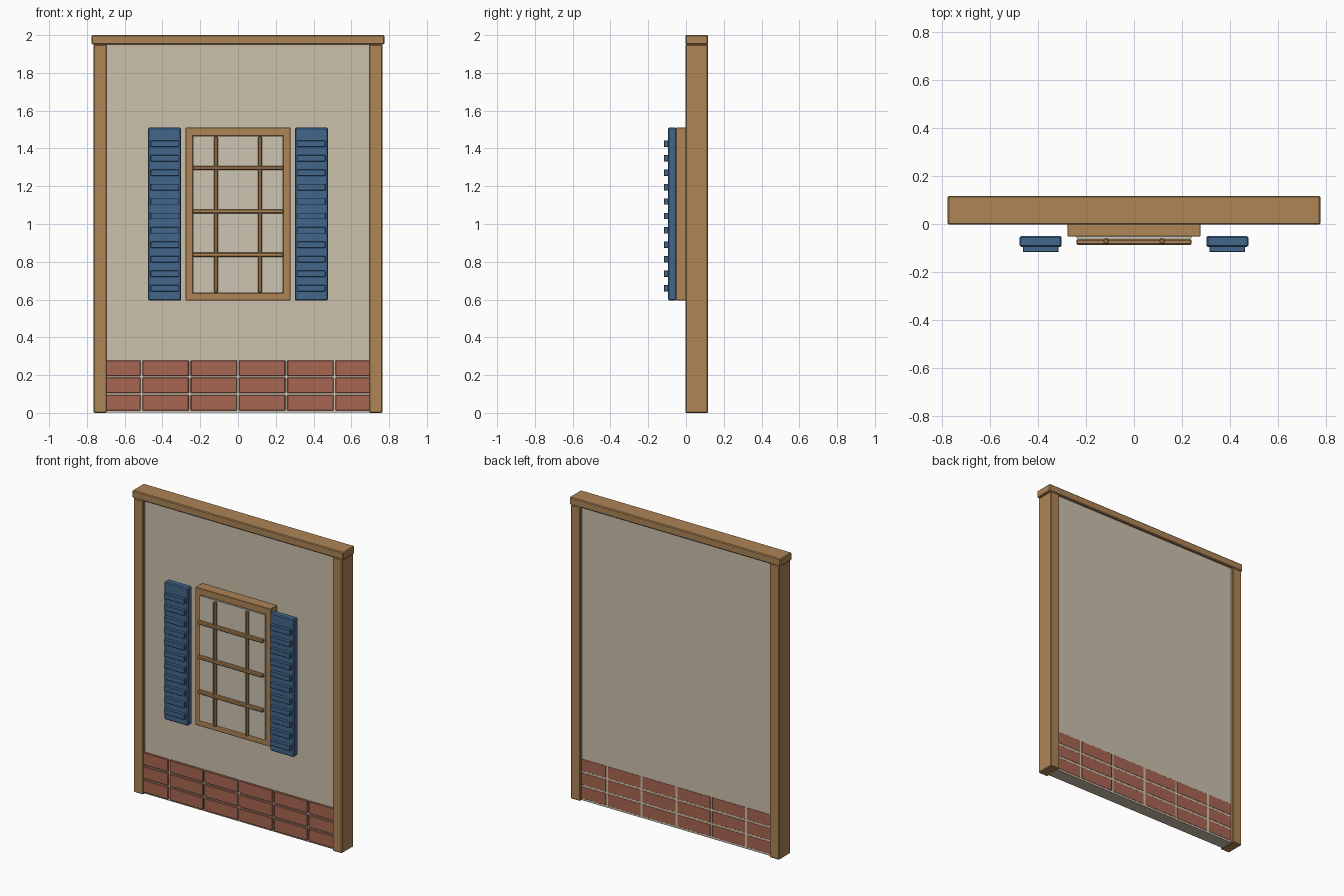
import bpy

if "Cube" in bpy.data.objects:
    bpy.data.objects.remove(bpy.data.objects["Cube"])


def srgb(r, g, b):
    def f(c):
        c /= 255
        return c / 12.92 if c <= 0.04045 else ((c + 0.055) / 1.055) ** 2.4
    return (f(r), f(g), f(b), 1)


def material(name, rgb):
    m = bpy.data.materials.new(name)
    m.diffuse_color = srgb(*rgb)
    m.use_nodes = True
    m.node_tree.nodes["Principled BSDF"].inputs["Base Color"].default_value = m.diffuse_color
    return m


WOOD = material("warm wood", (174, 133, 86))
PLASTER = material("cream plaster", (204, 192, 172))
BRICK = material("red brick", (168, 102, 82))
BLUE = material("blue paint", (66, 102, 139))
GLASS = material("pale pane", (206, 196, 176))


def box(name, x, y, z, mat, bevel=0.0):
    """Box from (min, max) ranges, with optional small bevel."""
    bpy.ops.mesh.primitive_cube_add(size=1)
    o = bpy.context.object
    o.name = name
    lo, hi = zip(x, y, z)
    for v in o.data.vertices:
        v.co = [a if c < 0 else b for c, a, b in zip(v.co, lo, hi)]
    o.data.materials.append(mat)
    if bevel:
        m = o.modifiers.new("bevel", 'BEVEL')
        m.width = bevel
        m.segments = 1
    return o


# Wall panel, recessed between the posts
box("wall_panel", (-0.72, 0.72), (0.015, 0.1), (0.002, 1.96), PLASTER)

# Posts and top beam
for s, side in ((-1, "left"), (1, "right")):
    box(side + "_post", sorted((s * 0.695, s * 0.765)), (-0.003, 0.117), (0, 1.95), WOOD, 0.005)
box("top_beam", (-0.775, 0.775), (-0.003, 0.117), (1.95, 2.0), WOOD, 0.005)

# Brick courses, showing on both sides of the wall
joints = [-0.71, -0.511, -0.2555, 0, 0.2555, 0.511, 0.71]
for row in range(3):
    z = 0.013 + row * 0.0915
    for a, b in zip(joints, joints[1:]):
        box("brick", (a + 0.005, b - 0.005), (0.004, 0.101), (z, z + 0.082), BRICK, 0.003)

# Window frame
for s, side in ((-1, "left"), (1, "right")):
    box(side + "_window_jamb", sorted((s * 0.239, s * 0.277)), (-0.052, 0.02), (0.595, 1.51), WOOD, 0.003)
box("window_head", (-0.277, 0.277), (-0.052, 0.02), (1.465, 1.51), WOOD, 0.003)
box("window_sill", (-0.277, 0.277), (-0.052, 0.02), (0.595, 0.635), WOOD, 0.003)

# Pane and glazing bars
box("window_pane", (-0.239, 0.239), (-0.06, -0.045), (0.635, 1.465), GLASS)
for x in (-0.117, 0.117):
    box("upright_glazing_bar", (x - 0.01, x + 0.01), (-0.084, -0.06), (0.635, 1.463), WOOD, 0.005)
for z in (0.837, 1.067, 1.297):
    box("cross_glazing_bar", (-0.24, 0.24), (-0.087, -0.063), (z - 0.011, z + 0.011), WOOD, 0.005)

# Shutters with slats
for s, side in ((-1, "left"), (1, "right")):
    box(side + "_shutter", sorted((s * 0.301, s * 0.476)), (-0.095, -0.05), (0.595, 1.51), BLUE, 0.006)
    for i in range(11):
        z = 0.66 + i * 0.0765
        box(side + "_shutter_slat", sorted((s * 0.314, s * 0.462)), (-0.117, -0.09),
            (z - 0.017, z + 0.017), BLUE, 0.002)
